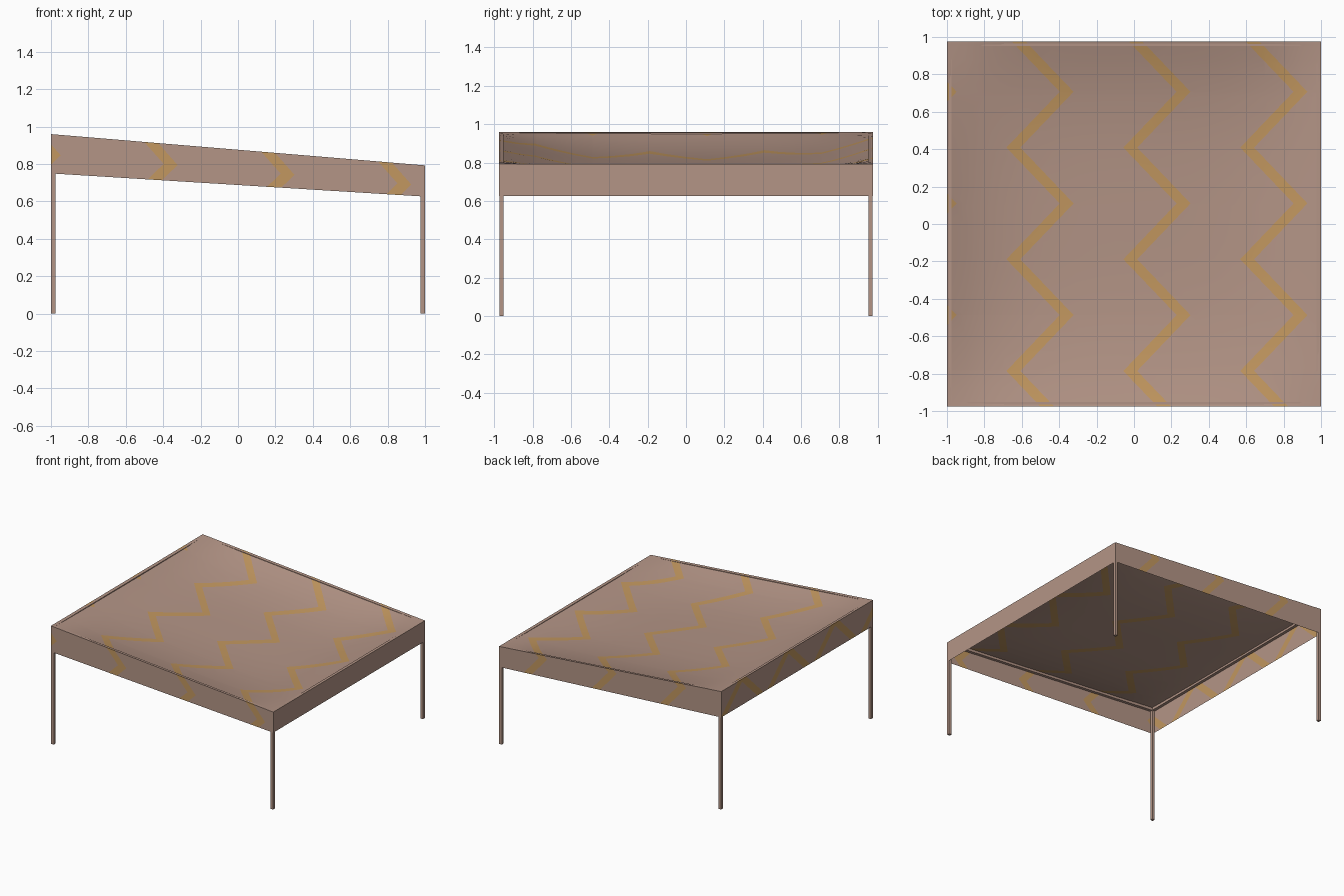
import bpy, bmesh, math
from mathutils import Vector

if "Cube" in bpy.data.objects:
    bpy.data.objects.remove(bpy.data.objects["Cube"])

HALF_Y = 0.975
Z_HIGH, Z_LOW = 0.96, 0.793          # roof height at x=-1 and x=+1
DROP_HIGH, DROP_LOW = 0.21, 0.167    # valance depth at x=-1 and x=+1
SAG = 0.095                          # how far the cloth hangs in the middle
PERIOD, TIP_Y, TIP_X = 0.597, 0.11, -0.36
STEP_X, SWING, HALF_W = 0.625, 0.285, 0.037


def material(name, rgb):
    m = bpy.data.materials.new(name)
    m.diffuse_color = (*rgb, 1)
    m.use_nodes = True
    m.node_tree.nodes["Principled BSDF"].inputs["Base Color"].default_value = m.diffuse_color
    return m


brown = material("dusty brown", (0.455, 0.30, 0.24))
ochre = material("ochre stripe", (0.54, 0.31, 0.115))


def roof_z(x):
    return Z_HIGH + (Z_LOW - Z_HIGH) * (x + 1) / 2


def sag(x, y):
    return SAG * (1 - abs(x) ** 4) * (1 - abs(y / HALF_Y) ** 3)


def zigzag(y):
    """Centre line of one zigzag stripe."""
    t = (y - TIP_Y) / PERIOD
    return TIP_X - 2 * SWING * abs(t - round(t))


def cut(bm, faces, point, normal):
    geom = set(faces)
    for f in faces:
        geom.update(f.edges)
        geom.update(f.verts)
    bmesh.ops.bisect_plane(bm, geom=list(geom), dist=1e-6,
                           plane_co=point, plane_no=normal)


# Canopy: roof and four valances laid out flat, cut by the stripes, then folded
bm = bmesh.new()
Y, a, b = HALF_Y, DROP_HIGH, DROP_LOW
roof = [bm.verts.new((x, y, 0)) for x, y in ((-1, -Y), (1, -Y), (1, Y), (-1, Y))]
flaps = [((-1, -Y - a), (1, -Y - b)), ((1 + b, -Y), (1 + b, Y)),
         ((1, Y + b), (-1, Y + a)), ((-1 - a, Y), (-1 - a, -Y))]
bm.faces.new(roof)
for i, (p, q) in enumerate(flaps):
    bm.faces.new((bm.verts.new((*p, 0)), bm.verts.new((*q, 0)),
                  roof[(i + 1) % 4], roof[i]))

half = PERIOD / 2
for j in range(-4, 5):
    cut(bm, bm.faces[:], (0, TIP_Y + j * half, 0), (0, 1, 0))
for j in range(-5, 5):
    y0, y1 = TIP_Y + j * half, TIP_Y + (j + 1) * half
    for k in range(-2, 4):
        for off in (-HALF_W, HALF_W):
            band = [f for f in bm.faces if y0 < f.calc_center_median().y < y1]
            if band:
                x0, x1 = zigzag(y0), zigzag(y1)
                cut(bm, band, (x0 + off + k * STEP_X, y0, 0),
                    Vector((y1 - y0, x0 - x1, 0)).normalized())

# Extra cuts so that the roof can sag smoothly
for i in range(-9, 10):
    cut(bm, bm.faces[:], (i * 0.1003, 0, 0), (1, 0, 0))
    cut(bm, bm.faces[:], (0, i * 0.0973, 0), (0, 1, 0))

# Colour the stripe faces
for f in bm.faces:
    c = f.calc_center_median()
    d = (c.x - zigzag(c.y)) / STEP_X
    f.material_index = int(abs(d - round(d)) * STEP_X < HALF_W)
    f.smooth = True

# Fold the valances down and let the roof sag
for v in bm.verts:
    u, w = v.co.x, v.co.y
    x, y = max(-1, min(1, u)), max(-Y, min(Y, w))
    v.co = (x, y, roof_z(x) - sag(x, y) - abs(u - x) - abs(w - y))
bmesh.ops.remove_doubles(bm, verts=bm.verts[:], dist=1e-4)
me = bpy.data.meshes.new("canopy")
bm.to_mesh(me)
bm.free()
me.materials.append(brown)
me.materials.append(ochre)
canopy = bpy.data.objects.new("canopy", me)
bpy.context.collection.objects.link(canopy)
bpy.context.view_layer.objects.active = canopy
canopy.select_set(True)
bpy.ops.object.shade_smooth_by_angle(angle=math.radians(40))


def bar(name, p, q, size=0.023):
    """Thin square bar between two points."""
    p, q = Vector(p), Vector(q)
    bpy.ops.mesh.primitive_cube_add(size=1, location=(p + q) / 2)
    o = bpy.context.object
    o.name = name
    o.scale = (size, size, (q - p).length)
    o.rotation_euler = (q - p).to_track_quat('Z', 'Y').to_euler()
    o.data.materials.append(brown)


# Legs and the frame rails under the roof
lx, ly = 0.987, HALF_Y - 0.013
tops = {}
for sx, nx in ((-1, "left"), (1, "right")):
    for sy, ny in ((-1, "front"), (1, "back")):
        top = (sx * lx, sy * ly, roof_z(sx * lx) - 0.014)
        tops[sx, sy] = top
        bar(f"{ny}_{nx}_leg", (top[0], top[1], 0), top)
for s, n in ((-1, "front"), (1, "back")):
    bar(f"{n}_rail", tops[-1, s], tops[1, s])
for s, n in ((-1, "left"), (1, "right")):
    bar(f"{n}_rail", tops[s, -1], tops[s, 1])
